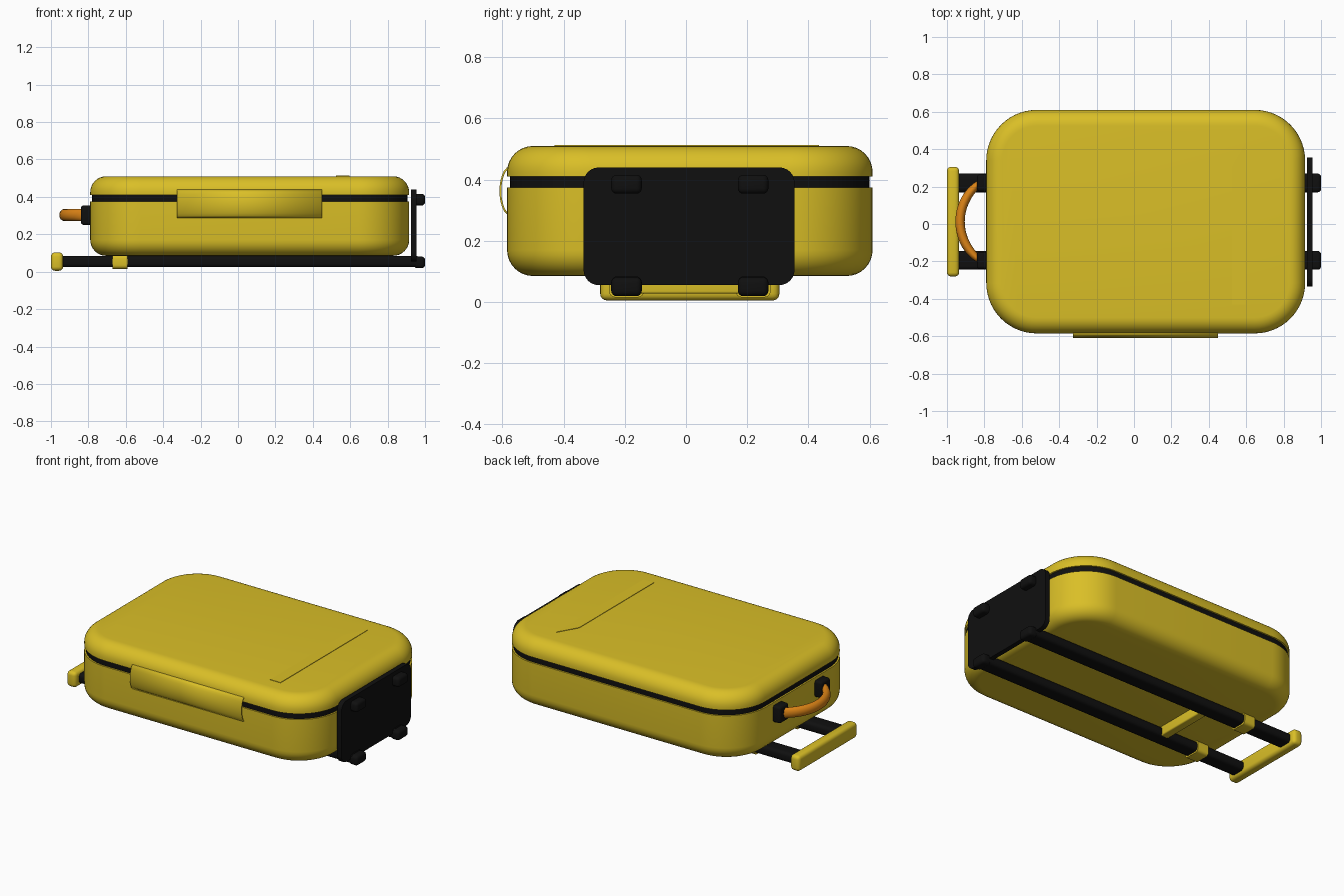
import bpy, bmesh
from math import radians, sin, cos, pi
from mathutils import Vector

cube = bpy.data.objects.get("Cube")
if cube:
    bpy.data.objects.remove(cube, do_unlink=True)


def material(name, rgb, rough=0.5):
    m = bpy.data.materials.new(name)
    m.use_nodes = True
    m.diffuse_color = (*rgb, 1)
    bsdf = m.node_tree.nodes["Principled BSDF"]
    bsdf.inputs["Base Color"].default_value = (*rgb, 1)
    bsdf.inputs["Roughness"].default_value = rough
    return m


YELLOW = material("yellow", (0.70, 0.52, 0.02))
BLACK = material("black", (0.005, 0.005, 0.005))
ORANGE = material("orange", (0.72, 0.23, 0.008))


def finish(bm, name, mat):
    bmesh.ops.recalc_face_normals(bm, faces=bm.faces)
    mesh = bpy.data.meshes.new(name)
    bm.to_mesh(mesh)
    bm.free()
    mesh.materials.append(mat)
    ob = bpy.data.objects.new(name, mesh)
    bpy.context.collection.objects.link(ob)
    bpy.ops.object.select_all(action="DESELECT")
    ob.select_set(True)
    bpy.context.view_layer.objects.active = ob
    bpy.ops.object.shade_smooth_by_angle(angle=radians(35))
    return ob


def box(name, mat, x, y, z, radius=0.0, axis=None, segments=4):
    """Box between (min, max) pairs; rounds all edges, or only those along one axis."""
    bm = bmesh.new()
    bmesh.ops.create_cube(bm, size=1)
    for v in bm.verts:
        v.co = Vector(r[0] if c < 0 else r[1] for c, r in zip(v.co, (x, y, z)))
    if radius:
        edges = [e for e in bm.edges if axis is None
                 or abs((e.verts[0].co - e.verts[1].co).normalized()[axis]) > 0.9]
        bmesh.ops.bevel(bm, geom=edges, offset=radius, segments=segments,
                        profile=0.5, affect="EDGES")
    return finish(bm, name, mat)


def loft(name, mat, rings):
    """Skin a list of closed rings and cap both ends."""
    bm = bmesh.new()
    loops = [[bm.verts.new(p) for p in ring] for ring in rings]
    n = len(loops[0])
    for a, b in zip(loops, loops[1:]):
        for i in range(n):
            j = (i + 1) % n
            bm.faces.new((a[i], a[j], b[j], b[i]))
    bm.faces.new(loops[0])
    bm.faces.new(loops[-1])
    return finish(bm, name, mat)


# Case body: rounded rectangles stacked into two shells and a recessed seam
CX, CY, HX, HY, CORNER = 0.0625, 0.0125, 0.8525, 0.5975, 0.27
BOTTOM, TOP, EDGE = 0.085, 0.51, 0.085
SEAM = (0.374, 0.41)


def case_ring(inset, z, steps=14):
    r = CORNER - inset
    pts = []
    for k, (sx, sy) in enumerate(((1, 1), (-1, 1), (-1, -1), (1, -1))):
        for i in range(steps + 1):
            a = (k + i / steps) * pi / 2
            pts.append((CX + sx * (HX - CORNER) + r * cos(a),
                        CY + sy * (HY - CORNER) + r * sin(a), z))
    return pts


arc = [i / 8 * pi / 2 for i in range(9)]
lower = [case_ring(EDGE * (1 - sin(a)), BOTTOM + EDGE * (1 - cos(a))) for a in arc]
upper = [case_ring(EDGE * (1 - cos(a)), TOP - EDGE * (1 - sin(a))) for a in arc]
loft("lower_shell", YELLOW, lower + [case_ring(0, SEAM[0])])
loft("seam_band", BLACK, [case_ring(0.01, SEAM[0] - 0.01), case_ring(0.01, SEAM[1] + 0.01)])
loft("upper_shell", YELLOW, [case_ring(0, SEAM[1])] + upper)

# Slim trim strip on the lid with a slanted end
strip = [(0.525, -0.43), (0.597, -0.43), (0.597, 0.435), (0.525, 0.31)]
loft("lid_strip", YELLOW, [[(x, y, z) for x, y in strip] for z in (TOP - 0.004, TOP + 0.003)])

# Curved side grip: bowed sheet over the seam
bm = bmesh.new()
rows = []
for i in range(13):
    t = i / 12
    y = -0.583 - 0.024 * sin(pi * t) ** 0.6
    z = 0.288 + 0.15 * t
    rows.append([bm.verts.new((x, y, z)) for x in (-0.325, 0.45)])
for a, b in zip(rows, rows[1:]):
    bm.faces.new((a[0], a[1], b[1], b[0]))
grip = finish(bm, "side_grip", YELLOW)
solid = grip.modifiers.new("thickness", "SOLIDIFY")
solid.thickness = 0.006
solid.offset = 0

# Base plate on the wheel end
box("base_plate", BLACK, (0.925, 0.955), (-0.335, 0.355), (0.055, 0.44), 0.05, axis=0, segments=6)

# Everything that repeats on both sides
MID = 0.0125
for side, s in (("left", 1), ("right", -1)):
    y = MID + s * 0.207
    wide = (y - 0.05, y + 0.05)
    box(f"{side}_rail", BLACK, (-0.965, 0.96), wide, (0.024, 0.084), 0.02, axis=0)
    box(f"{side}_rail_clamp", YELLOW, (-0.67, -0.592), (y - 0.057, y + 0.057),
        (0.015, 0.09), 0.02, axis=0)
    for level, z in (("lower", 0.05), ("upper", 0.385)):
        box(f"{side}_{level}_foot", BLACK, (0.94, 1.0), wide, (z - 0.031, z + 0.031), 0.018)
    box(f"{side}_handle_mount", BLACK, (-0.84, -0.78), (y - 0.045, y + 0.045),
        (0.25, 0.355), 0.015)

# Cross bar between the rails and pull handle at their end
box("rail_cross_bar", YELLOW, (-0.385, -0.33), (-0.16, 0.185), (0.027, 0.09), 0.008)
box("pull_handle", YELLOW, (-1.0, -0.935), (MID - 0.293, MID + 0.293), (0.005, 0.103), 0.022)

# Carry handle: flattened section swept along a shallow arc
rings = []
for i in range(25):
    t = -1 + i / 12
    a = t * radians(58)
    reach = 0.255
    centre = Vector((-0.675 - reach * cos(a), MID + reach * sin(a), 0.303))
    out = Vector((-cos(a), sin(a), 0))
    half = 0.025 * (1 - 0.45 * t ** 4)
    rings.append([centre + out * half * cos(b) + Vector((0, 0, 0.032 * sin(b)))
                  for b in (k / 16 * 2 * pi for k in range(16))])
loft("carry_handle", ORANGE, rings)
